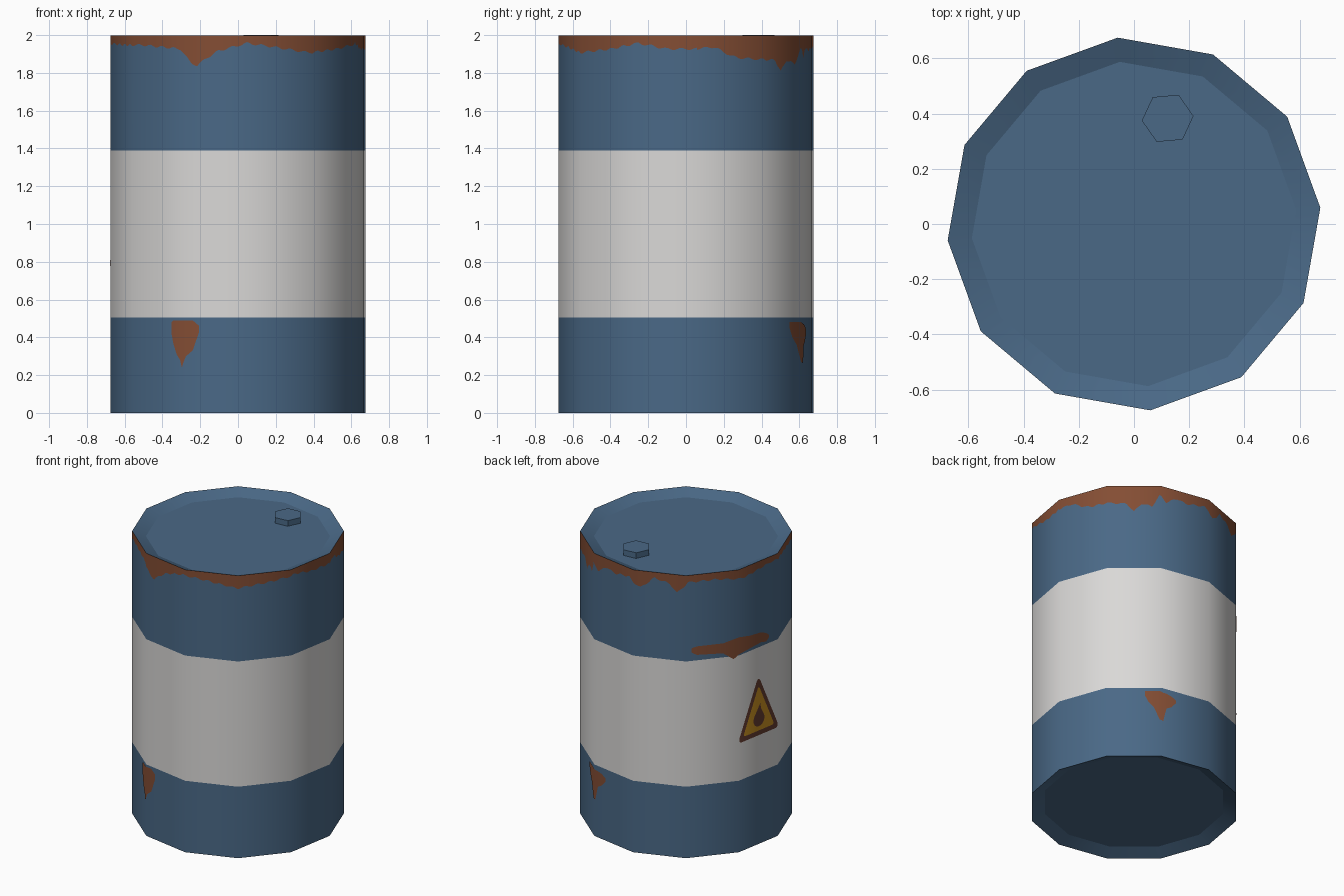
import bpy, bmesh
from math import sin, cos, radians, pi
from mathutils import Vector

if "Cube" in bpy.data.objects:
    bpy.data.objects.remove(bpy.data.objects["Cube"])

RADIUS, LID_RADIUS, RIM_Z, RECESS = 0.678, 0.59, 1.997, 0.037
SIDES, TURN = 12, 5
STEP = 360 / SIDES
APOTHEM = RADIUS * cos(pi / SIDES)
LOW_Z, HIGH_Z = 0.505, 1.39


def material(name, rgb):
    mat = bpy.data.materials.new(name)
    mat.use_nodes = True
    mat.diffuse_color = (*rgb, 1)
    shader = next(n for n in mat.node_tree.nodes if n.type == "BSDF_PRINCIPLED")
    shader.inputs["Base Color"].default_value = (*rgb, 1)
    shader.inputs["Roughness"].default_value = 0.7
    return mat


blue = material("blue paint", (0.068, 0.14, 0.24))
white = material("white paint", (0.7, 0.69, 0.68))
rust = material("rust", (0.23, 0.075, 0.034))
yellow = material("sign yellow", (0.58, 0.28, 0.015))
brown = material("sign brown", (0.13, 0.045, 0.03))


def make_object(name, verts, faces, mat, radial=False):
    mesh = bpy.data.meshes.new(name)
    mesh.from_pydata(verts, [], faces)
    mesh.materials.append(mat)
    obj = bpy.data.objects.new(name, mesh)
    bpy.context.collection.objects.link(obj)
    if radial:  # soft drum shading over the flat sides
        mesh.shade_smooth()
        mesh.normals_split_custom_set_from_vertices(
            [Vector((v.co.x, v.co.y, 0)).normalized() for v in mesh.vertices])
    return obj


def wall_point(angle, z, lift=0):
    """Point on the twelve-sided wall at an angle in degrees."""
    from_middle = (angle - TURN) % STEP - STEP / 2
    r = APOTHEM / cos(radians(from_middle)) + lift
    return (r * cos(radians(angle)), r * sin(radians(angle)), z)


def wall_strip(name, mat, start, end, low, high, lift=0):
    """Strip of wall between two height functions of the angle."""
    verts = []
    for a in range(start, end + 1):
        verts += [wall_point(a, low(a), lift), wall_point(a, high(a), lift)]
    faces = [(i, i + 2, i + 3, i + 1) for i in range(0, len(verts) - 2, 2)]
    return make_object(name, verts, faces, mat, radial=True)


def profile(rows, column):
    """Linear interpolation through a table whose first column is the angle."""
    def height(a):
        for p, q in zip(rows, rows[1:]):
            if a <= q[0]:
                t = (a - p[0]) / (q[0] - p[0])
                return (p[column] + t * (q[column] - p[column])) / 100
        return rows[-1][column] / 100
    return height


# Rust around the rim: angle and depth of its dripping lower edge
drips = [(4, 7), (13, 6), (22, 11), (27, 12), (46, 13), (50, 19), (54, 13),
         (60, 15), (64, 7), (68, 11), (75, 6), (80, 8), (92, 6), (99, 12),
         (107, 4), (116, 7), (120, 13), (126, 5), (142, 5), (160, 7), (180, 4),
         (206, 5), (221, 5), (243, 7), (248, 14), (251, 16), (255, 12),
         (261, 8), (274, 4), (287, 6), (304, 9), (323, 7), (338, 4), (351, 7),
         (364, 7)]
drip_depth = profile(drips, 1)


def rust_edge(a):
    return RIM_Z - drip_depth((a - 4) % 360 + 4) + 0.006 * sin(a * 0.9)


# Painted wall bands
def level(z):
    return lambda a: z


first, last = TURN, TURN + 360
wall_strip("lower_band", blue, first, last, level(0), level(LOW_Z))
wall_strip("middle_band", white, first, last, level(LOW_Z), level(HIGH_Z))
wall_strip("upper_band", blue, first, last, level(HIGH_Z), rust_edge)
wall_strip("rim_rust", rust, first, last, rust_edge, level(RIM_Z))

# Rust patches: angle, lower edge, upper edge
patches = {
    "front_rust_patch": [(238, 42, 48), (239, 37, 49), (241, 31, 49), (243, 28, 49),
                         (244, 24, 49), (246, 30, 49), (249, 33, 49), (252, 43, 46)],
    "back_rust_patch": [(56, 45, 48), (58, 40, 48), (61, 36, 48), (64, 27, 48),
                        (66, 26, 47), (68, 36, 47), (71, 38, 46), (74, 42, 44)],
    "band_rust_patch": [(128, 145, 148), (131, 143, 149), (146, 142, 149),
                        (152, 137, 151), (155, 140, 152), (163, 141, 150),
                        (172, 142, 149), (176, 141, 147), (178, 143, 145)],
}
for name, rows in patches.items():
    wall_strip(name, rust, rows[0][0], rows[-1][0],
               profile(rows, 1), profile(rows, 2), lift=0.003)


# Recessed lid and base
def recessed_end(name, z, inner_z):
    verts = []
    for r, h in ((RADIUS, z), (LID_RADIUS, inner_z)):
        for i in range(SIDES):
            a = radians(TURN + i * STEP)
            verts.append((r * cos(a), r * sin(a), h))
    n = SIDES
    faces = [(i, (i + 1) % n, n + (i + 1) % n, n + i) for i in range(n)]
    faces.append(tuple(range(n, 2 * n)))
    if inner_z > z:
        faces = [f[::-1] for f in faces]
    obj = make_object(name, verts, faces, blue)
    bpy.ops.object.select_all(action="DESELECT")
    obj.select_set(True)
    bpy.context.view_layer.objects.active = obj
    bpy.ops.object.shade_smooth_by_angle(angle=radians(18))


recessed_end("lid", RIM_Z, RIM_Z - RECESS)
recessed_end("base", 0, RECESS)

# Hexagonal filler cap
bpy.ops.mesh.primitive_cylinder_add(vertices=6, radius=0.094, depth=0.042,
                                    location=(0.122, 0.383, 1.979))
cap = bpy.context.object
cap.name = "filler_cap"
cap.rotation_euler.z = radians(35)
cap.data.materials.append(blue)

# Warning sign on one flat side
SIGN_ANGLE, SIGN_Z = radians(170), 0.91


def sign_plate(name, mat, outline, lift):
    out = Vector((cos(SIGN_ANGLE), sin(SIGN_ANGLE), 0))
    along = Vector((-out.y, out.x, 0))
    verts = [out * (APOTHEM + lift) + along * s + Vector((0, 0, SIGN_Z + z))
             for s, z in outline]
    make_object(name, verts, [tuple(range(len(verts)))], mat, radial=True)


def rounded_triangle(size, corner):
    points = []
    for tip in (90, 210, 330):
        for bend in range(-60, 61, 30):
            t, b = radians(tip), radians(tip + bend)
            points.append((size * cos(t) + corner * cos(b),
                           1.3 * (size * sin(t) + corner * sin(b))))
    return points


def droplet(width, bottom, tip):
    points = [(width * cos(radians(a)), bottom + width * (1 + sin(radians(a))))
              for a in range(150, 391, 20)]
    return points + [(0.02, tip - 0.04), (0.012, tip), (-0.02, tip - 0.05)]


sign_plate("sign_border", brown, rounded_triangle(0.18, 0.018), 0.002)
sign_plate("sign_face", yellow, rounded_triangle(0.143, 0.01), 0.004)
sign_plate("sign_droplet", brown, droplet(0.05, -0.075, 0.085), 0.006)
